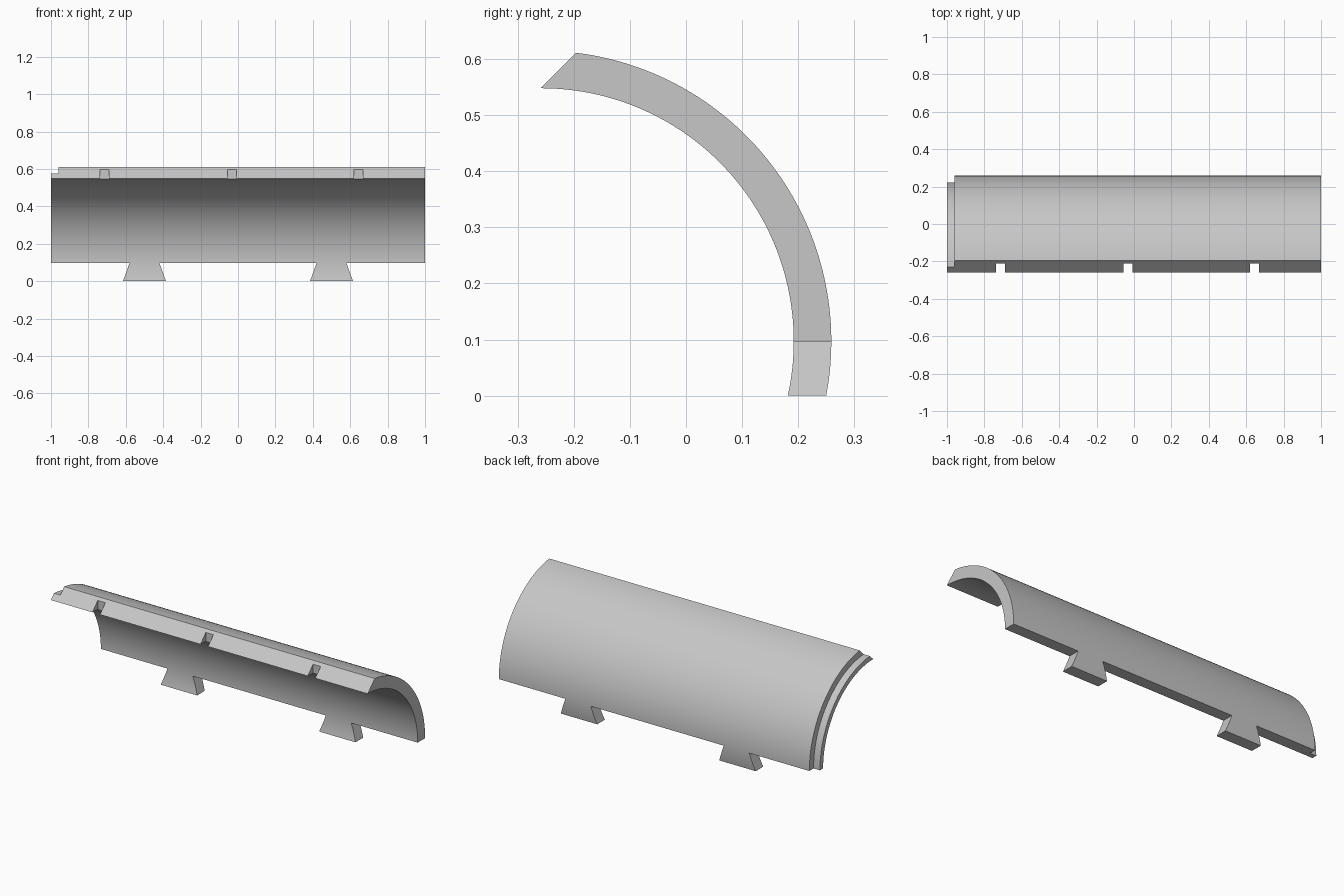
import bpy, bmesh
from math import sin, cos, asin, atan2, sqrt, pi, radians
from mathutils import Vector

if "Cube" in bpy.data.objects:
    bpy.data.objects.remove(bpy.data.objects["Cube"])

# Arc centre in the yz plane, radii and tab height
CY, CZ = -0.259, 0.097
R_IN, R_LIP, R_OUT = 0.451, 0.48, 0.518
SEGMENTS = 64

grey = bpy.data.materials.new("light grey")
grey.use_nodes = True
grey.diffuse_color = (0.57, 0.57, 0.57, 1)
grey.node_tree.nodes["Principled BSDF"].inputs["Base Color"].default_value = grey.diffuse_color


def prism(name, profile, offset):
    """Extrude a closed outline by the offset vector."""
    bm = bmesh.new()
    face = bm.faces.new([bm.verts.new(p) for p in profile])
    grown = bmesh.ops.extrude_face_region(bm, geom=[face])["geom"]
    moved = [g for g in grown if isinstance(g, bmesh.types.BMVert)]
    bmesh.ops.translate(bm, verts=moved, vec=Vector(offset))
    bmesh.ops.recalc_face_normals(bm, faces=bm.faces[:])
    mesh = bpy.data.meshes.new(name)
    bm.to_mesh(mesh)
    bm.free()
    mesh.materials.append(grey)
    obj = bpy.data.objects.new(name, mesh)
    bpy.context.collection.objects.link(obj)
    return obj


def arc(x, radius, start, end):
    angles = [start + (end - start) * i / SEGMENTS for i in range(SEGMENTS + 1)]
    return [(x, CY + radius * cos(a), CZ + radius * sin(a)) for a in angles]


# Curved shell reaching down to the tab feet, with a 45 degree upper edge
a = (-R_IN + sqrt(2 * R_OUT**2 - R_IN**2)) / 2
inner = arc(-1, R_IN, asin(-CZ / R_IN), pi / 2)
outer = arc(-1, R_OUT, atan2(R_IN + a, a), asin(-CZ / R_OUT))
shell = prism("curved_shell", inner + outer, (2, 0, 0))

# Gaps that leave two dovetail tabs along the lower edge
TAB_X, TOP, LOW, DEPTH = 0.5, 0.08, 0.133, -0.05
cutters = []
for left, right in ((None, -TAB_X), (-TAB_X, TAB_X), (TAB_X, None)):
    x0, x1 = ((-1.2, -1.2) if left is None else (left + TOP, left + LOW))
    x2, x3 = ((1.2, 1.2) if right is None else (right - TOP, right - LOW))
    outline = [(x0, 0, CZ), (x1, 0, DEPTH), (x3, 0, DEPTH), (x2, 0, CZ)]
    cutters.append(prism("tab_gap_cutter", outline, (0, 0.5, 0)))

# Step that leaves a thin lip on one end
ring = arc(-1.1, R_LIP, -0.4, 1.8) + arc(-1.1, 0.7, 1.8, -0.4)
cutters.append(prism("lip_cutter", ring, (0.14, 0, 0)))

# Three square notches in the upper edge
for x in (-0.714, -0.032, 0.645):
    outline = [(x - 0.024, -0.4, 0.4), (x + 0.024, -0.4, 0.4),
               (x + 0.024, -0.21, 0.4), (x - 0.024, -0.21, 0.4)]
    cutters.append(prism("notch_cutter", outline, (0, 0, 0.4)))

# Carve the shell and drop the cutters
bpy.ops.object.select_all(action="DESELECT")
bpy.context.view_layer.objects.active = shell
shell.select_set(True)
for cutter in cutters:
    cutter.hide_render = True
    mod = shell.modifiers.new("carve", "BOOLEAN")
    mod.operation, mod.solver, mod.object = "DIFFERENCE", "EXACT", cutter
    bpy.ops.object.modifier_apply(modifier=mod.name)
    bpy.data.objects.remove(cutter)

bpy.ops.object.shade_smooth_by_angle(angle=radians(25))
